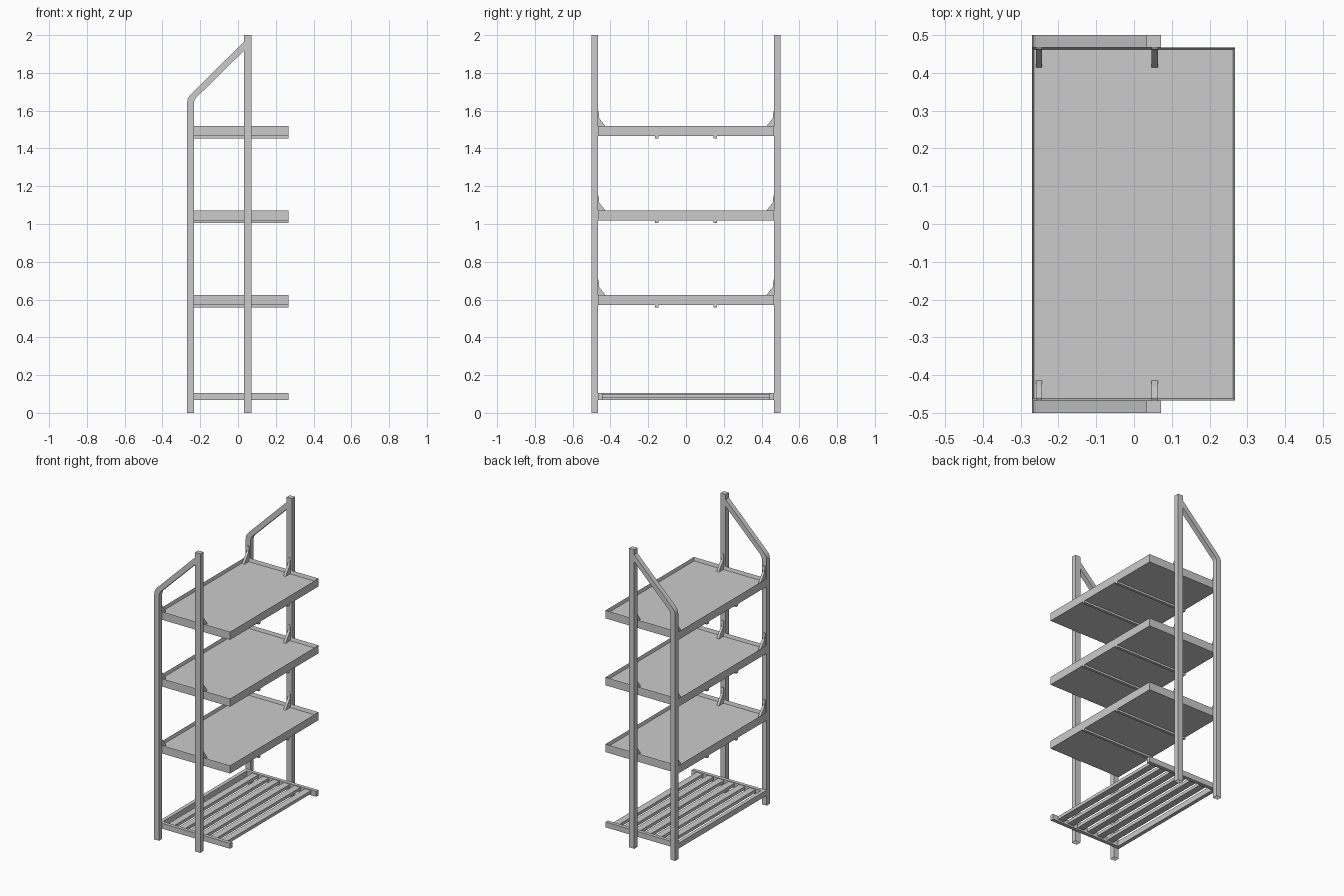
import bpy
import bmesh
from mathutils import Vector

cube = bpy.data.objects.get("Cube")
if cube:
    bpy.data.objects.remove(cube, do_unlink=True)

metal = bpy.data.materials.new("grey_metal")
metal.use_nodes = True
GREY = (0.6, 0.6, 0.6, 1)
metal.diffuse_color = GREY
metal.node_tree.nodes["Principled BSDF"].inputs["Base Color"].default_value = GREY


def finish(name, bm):
    bmesh.ops.recalc_face_normals(bm, faces=bm.faces)
    mesh = bpy.data.meshes.new(name)
    bm.to_mesh(mesh)
    bm.free()
    mesh.materials.append(metal)
    obj = bpy.data.objects.new(name, mesh)
    bpy.context.collection.objects.link(obj)
    return obj


def recess(bm, direction, wall, depth):
    """Hollow out the flat end that faces the given direction."""
    bm.normal_update()
    ends = [f for f in bm.faces if f.normal.dot(direction) > 0.99]
    bmesh.ops.inset_region(bm, faces=ends, thickness=wall)
    verts = list({v for f in ends for v in f.verts})
    bmesh.ops.translate(bm, verts=verts, vec=-direction * depth)


def box(name, x, y, z, hollow=None):
    bm = bmesh.new()
    bmesh.ops.create_cube(bm, size=1)
    for v in bm.verts:
        v.co = [lo + (c + 0.5) * (hi - lo) for c, (lo, hi) in zip(v.co, (x, y, z))]
    if hollow:
        recess(bm, *hollow)
    return finish(name, bm)


def extrude(name, points, offset, hollow=None):
    """Sweep a flat outline along an offset."""
    bm = bmesh.new()
    face = bm.faces.new([bm.verts.new(p) for p in points])
    res = bmesh.ops.extrude_face_region(bm, geom=[face], use_keep_orig=True)
    moved = [v for v in res["geom"] if isinstance(v, bmesh.types.BMVert)]
    bmesh.ops.translate(bm, verts=moved, vec=offset)
    bmesh.ops.recalc_face_normals(bm, faces=bm.faces)
    if hollow:
        recess(bm, *hollow)
    return finish(name, bm)


UP, DOWN = Vector((0, 0, 1)), Vector((0, 0, -1))
POST_END = (DOWN, 0.004, 0.1)
BACK, FRONT, HALF = -0.27, 0.268, 0.467
ENDS = (("near", -1), ("far", 1))

# Side frames: straight post and a bent post that leans into it
bent = [(-0.27, 0), (-0.234, 0), (-0.234, 1.64), (-0.231, 1.654), (-0.223, 1.667),
        (0.034, 1.92), (0.034, 1.967), (-0.247, 1.69), (-0.26, 1.675), (-0.267, 1.66),
        (-0.27, 1.64)]
for end, s in ENDS:
    y = sorted((s * 0.467, s * 0.5))
    box(end + "_straight_post", (0.033, 0.071), y, (0, 2), POST_END)
    extrude(end + "_bent_post", [(px, y[0], pz) for px, pz in bent],
            (0, y[1] - y[0], 0), POST_END)

# Three trays with support ribs and corner brackets
for name, top in (("lower", 0.625), ("middle", 1.072), ("upper", 1.519)):
    box(name + "_tray", (BACK, FRONT), (-HALF, HALF), (top - 0.054, top),
        (UP, 0.008, 0.022))
    for end, s in ENDS:
        yc = s * 0.154
        box(f"{name}_{end}_rib", (BACK, FRONT), (yc - 0.009, yc + 0.009),
            (top - 0.067, top - 0.054))
        outline = [(0.467, -0.022), (0.467, 0.08), (0.463, 0.08), (0.459, 0.04),
                   (0.43, 0.004), (0.414, -0.022)]
        for side, x in (("back", -0.26), ("front", 0.046)):
            extrude(f"{name}_{end}_{side}_bracket",
                    [(x, s * py, top + pz) for py, pz in outline], (0.017, 0, 0))

# Slatted bottom rack
for end, s in ENDS:
    box(end + "_rack_end_bar", (BACK, FRONT), sorted((s * 0.443, s * HALF)), (0.068, 0.104))
box("rack_back_rail", (BACK, -0.245), (-0.443, 0.443), (0.068, 0.104))
for i in range(6):
    x = -0.205 + i * 0.078
    box(f"rack_slat_{i + 1}", (x, x + 0.045), (-0.443, 0.443), (0.079, 0.1))
